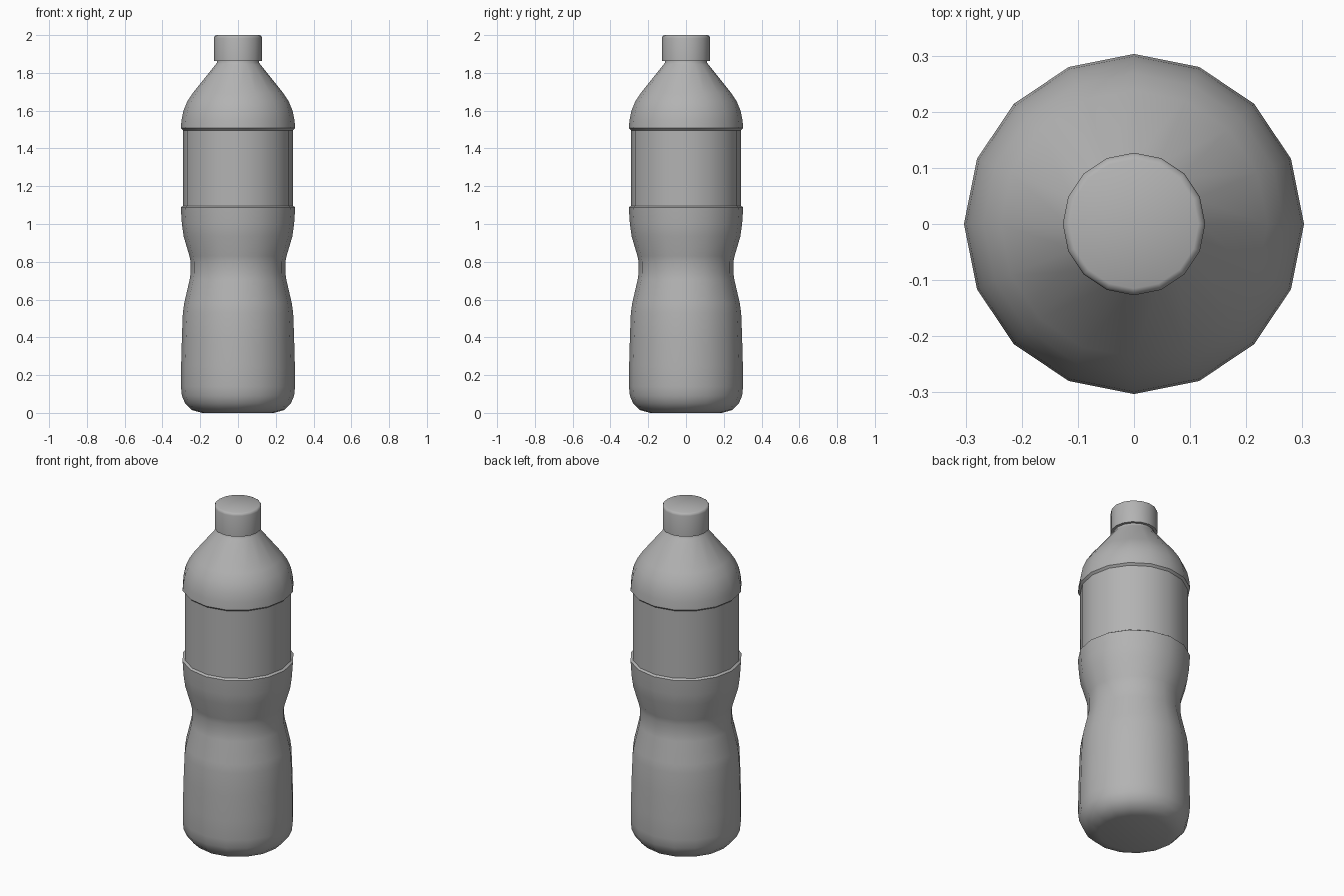
import bpy, bmesh, math

if "Cube" in bpy.data.objects:
    bpy.data.objects.remove(bpy.data.objects["Cube"])

SIDES = 16

# Dark grey plastic shared by both parts
grey = bpy.data.materials.new("grey_plastic")
grey.diffuse_color = (0.45, 0.45, 0.45, 1.0)
grey.use_nodes = True
grey.node_tree.nodes["Principled BSDF"].inputs["Base Color"].default_value = grey.diffuse_color


def lathe(name, profile, angle):
    """Revolve (radius, height) points around z and cap both ends."""
    bm = bmesh.new()
    rings = []
    for r, z in profile:
        rings.append([bm.verts.new((r * math.cos(2 * math.pi * i / SIDES),
                                    r * math.sin(2 * math.pi * i / SIDES), z))
                      for i in range(SIDES)])
    for a, b in zip(rings, rings[1:]):
        for i in range(SIDES):
            j = (i + 1) % SIDES
            bm.faces.new((a[i], a[j], b[j], b[i]))
    bm.faces.new(rings[0][::-1])
    bm.faces.new(rings[-1])
    mesh = bpy.data.meshes.new(name)
    bm.to_mesh(mesh)
    bm.free()
    mesh.materials.append(grey)
    obj = bpy.data.objects.new(name, mesh)
    bpy.context.collection.objects.link(obj)
    bpy.ops.object.select_all(action='DESELECT')
    obj.select_set(True)
    bpy.context.view_layer.objects.active = obj
    bpy.ops.object.shade_smooth_by_angle(angle=math.radians(angle))
    return obj


# Body: rounded base, gripping waist, recessed label band, shoulder and neck
lathe("bottle_body", [
    (0.19, 0.0), (0.245, 0.015), (0.28, 0.05), (0.297, 0.09), (0.302, 0.14),
    (0.301, 0.25), (0.297, 0.40), (0.292, 0.53), (0.285, 0.58),
    (0.256, 0.705), (0.251, 0.74), (0.251, 0.80), (0.257, 0.83),
    (0.288, 0.935), (0.297, 1.0), (0.303, 1.088),
    (0.291, 1.096), (0.291, 1.496),
    (0.303, 1.507), (0.299, 1.55), (0.289, 1.60), (0.268, 1.65),
    (0.238, 1.695), (0.118, 1.845), (0.111, 1.855), (0.111, 1.88),
], 40)

# Screw cap with a softened top rim
lathe("cap", [(0.127, 1.862), (0.127, 1.985), (0.124, 1.995), (0.115, 2.0)], 60)
